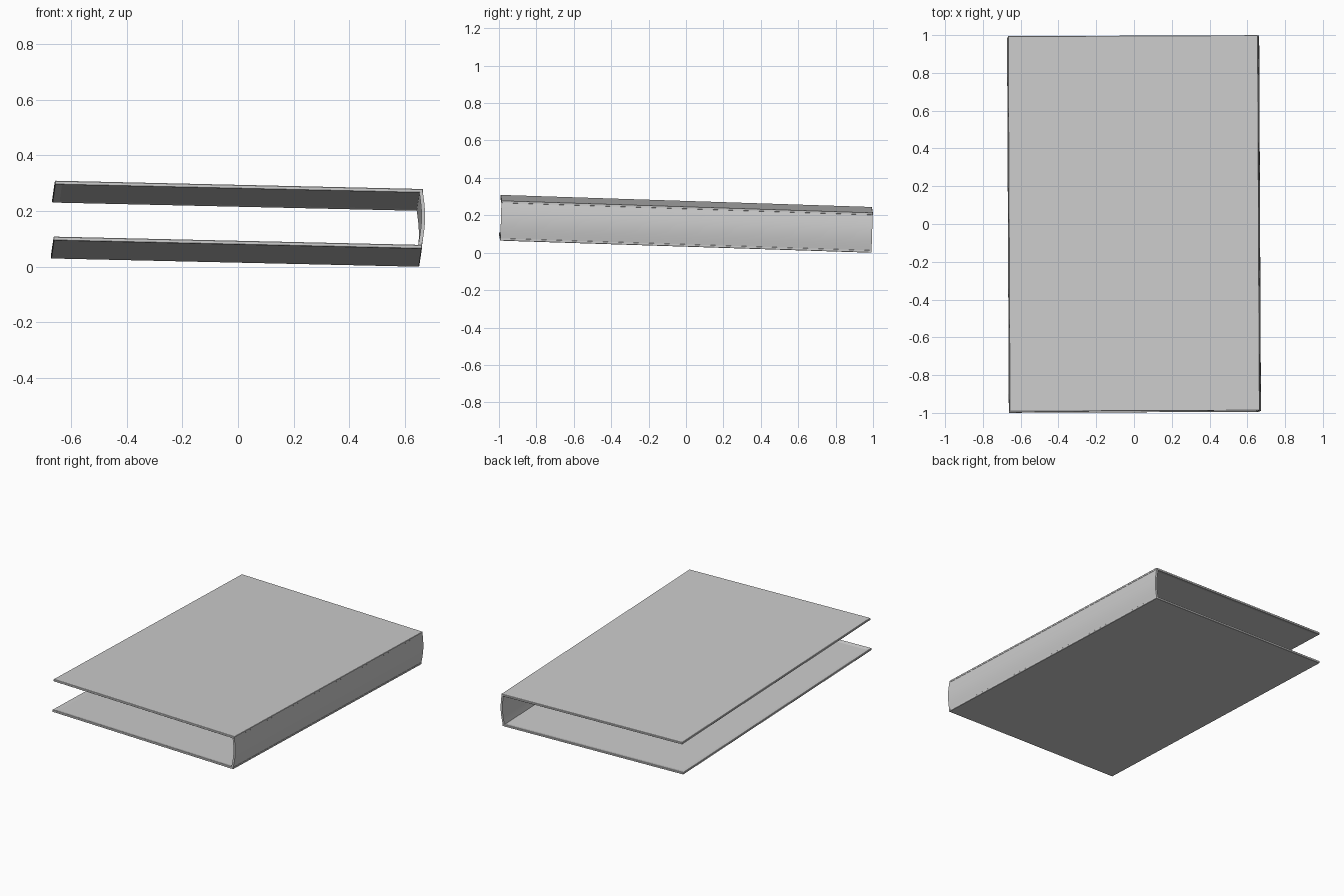
import bpy, bmesh, math
from mathutils import Euler, Vector

cube = bpy.data.objects.get("Cube")
if cube:
    bpy.data.objects.remove(cube, do_unlink=True)

# Overall sizes of the empty book cover
W, L, H = 1.324, 1.988, 0.215
BOARD = 0.014       # board thickness
RIM = 0.035         # turned-in border around the lining
RECESS = 0.005
BULGE = 0.010
SPINE = 0.014

grey = bpy.data.materials.new("cover_grey")
colour = (0.6, 0.6, 0.6, 1)
grey.use_nodes = True
grey.diffuse_color = colour
grey.node_tree.nodes["Principled BSDF"].inputs["Base Color"].default_value = colour
grey.node_tree.nodes["Principled BSDF"].inputs["Roughness"].default_value = 0.8

parts = []


def finish(name, bm):
    bmesh.ops.recalc_face_normals(bm, faces=bm.faces[:])
    mesh = bpy.data.meshes.new(name)
    bm.to_mesh(mesh)
    bm.free()
    mesh.materials.append(grey)
    obj = bpy.data.objects.new(name, mesh)
    bpy.context.collection.objects.link(obj)
    parts.append(obj)


def board(name, z, inner):
    """Flat board whose inner face (up or down) holds a recessed lining."""
    bm = bmesh.new()
    bmesh.ops.create_cube(bm, size=1)
    bmesh.ops.scale(bm, vec=(W, L, BOARD), verts=bm.verts[:])
    bmesh.ops.bevel(bm, geom=bm.edges[:], offset=0.002, segments=1, affect='EDGES')
    face = max(bm.faces, key=lambda f: f.calc_area() * (f.normal.z * inner > 0.9))
    bmesh.ops.inset_individual(bm, faces=[face], thickness=RIM)
    for v in face.verts:
        v.co.z -= inner * RECESS
        if v.co.x > 0:                      # lining runs up to the spine
            v.co.x = W / 2 - SPINE
    bmesh.ops.translate(bm, vec=(0, 0, z), verts=bm.verts[:])
    finish(name, bm)


board("bottom_cover", BOARD / 2, 1)
board("top_cover", H - BOARD / 2, -1)

# Rounded spine: a curved strip extruded along the length
steps = 16
low, high = BOARD - 0.002, H - BOARD + 0.002


def arc(base):
    return [(base + BULGE * math.sin(math.pi * i / steps),
             low + (high - low) * i / steps) for i in range(steps + 1)]


profile = arc(W / 2 - 0.001) + arc(W / 2 - SPINE)[::-1]
bm = bmesh.new()
outline = bm.faces.new([bm.verts.new((x, -L / 2 + 0.001, z)) for x, z in profile])
made = bmesh.ops.extrude_face_region(bm, geom=[outline])["geom"]
bmesh.ops.translate(bm, vec=(0, L - 0.002, 0),
                    verts=[g for g in made if isinstance(g, bmesh.types.BMVert)])
finish("spine", bm)
bpy.ops.object.select_all(action='DESELECT')
parts[-1].select_set(True)
bpy.context.view_layer.objects.active = parts[-1]
bpy.ops.object.shade_smooth_by_angle(angle=math.radians(30))

# Lean the whole cover slightly, then centre it and rest it on the ground
tilt = Euler((-0.0325, 0.0225, 0.004)).to_matrix().to_4x4()
for obj in parts:
    obj.data.transform(tilt)
points = [v.co for obj in parts for v in obj.data.vertices]
lo = Vector([min(p[i] for p in points) for i in range(3)])
hi = Vector([max(p[i] for p in points) for i in range(3)])
for obj in parts:
    obj.location = (-(lo.x + hi.x) / 2, -(lo.y + hi.y) / 2, -lo.z)
